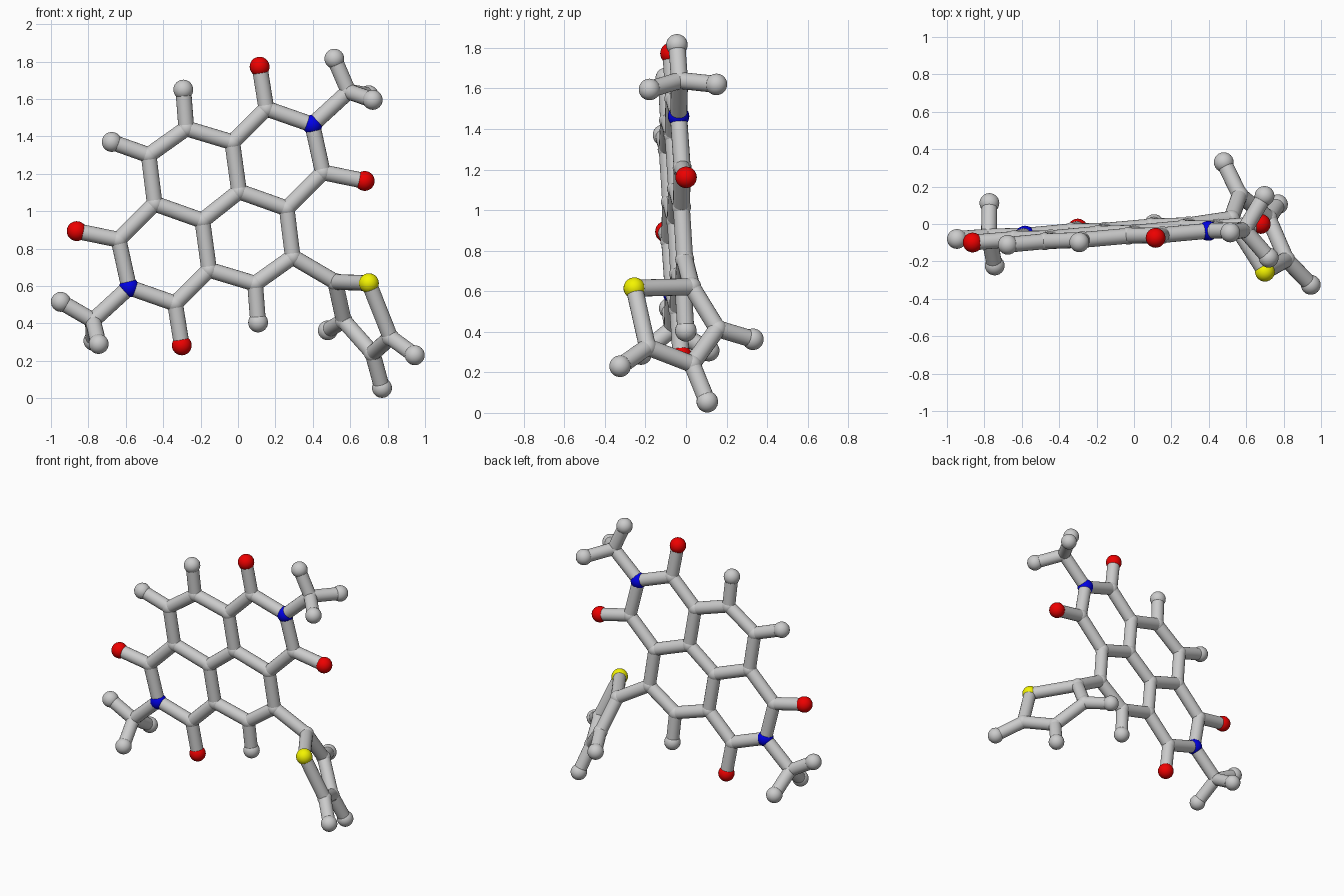
import bpy, bmesh
from mathutils import Vector

if "Cube" in bpy.data.objects:
    bpy.data.objects.remove(bpy.data.objects["Cube"])

ATOM_R, BOND_R = 0.053, 0.042


def on_plane(x, z):
    # the fused ring system lies in one slightly tilted plane
    return Vector((x, 0.013 + 0.074 * x - 0.054 * z, z))


# half of the fused ring core as offsets from its centre of symmetry
CENTRE = (-0.0925, 1.0275)
HALF = {
    "C_mid": (0.098, 0.078), "C_top": (0.062, 0.341), "C_ch": (-0.184, 0.415),
    "C_edge": (-0.385, 0.272), "C_oxo1": (0.244, 0.521), "O_1": (0.208, 0.745),
    "N_1": (0.490, 0.435), "C_methyl": (0.683, 0.612), "C_oxo2": (0.546, 0.180),
    "O_2": (0.770, 0.134), "C_side": (0.353, -0.0125), "H_ch": (-0.200, 0.6225),
}
atoms = {}
for sign, tag in ((1, "a"), (-1, "b")):
    for name, (dx, dz) in HALF.items():
        atoms[name + tag] = on_plane(CENTRE[0] + sign * dx, CENTRE[1] + sign * dz)

bonds = [("C_mida", "C_midb")]
for t, o in ("ab", "ba"):
    bonds += [("C_mid" + t, "C_top" + t), ("C_top" + t, "C_ch" + t),
              ("C_ch" + t, "C_edge" + t), ("C_edge" + t, "C_side" + o),
              ("C_side" + t, "C_mid" + t), ("C_top" + t, "C_oxo1" + t),
              ("C_oxo1" + t, "O_1" + t), ("C_oxo1" + t, "N_1" + t),
              ("N_1" + t, "C_oxo2" + t), ("C_oxo2" + t, "O_2" + t),
              ("C_oxo2" + t, "C_side" + t), ("N_1" + t, "C_methyl" + t),
              ("C_ch" + t, "H_ch" + t)]


def attach(name, parent, pos):
    atoms[name] = Vector(pos)
    bonds.append((parent, name))


# hydrogen on the free ring edge and the two methyl ends
attach("H_edge", "C_edgea", on_plane(-0.675, 1.37))
for i, p in enumerate([(0.515, -0.045, 1.815), (0.72, -0.18, 1.595), (0.698, 0.15, 1.62)]):
    attach(f"H_ma{i}", "C_methyla", p)
for i, p in enumerate([(-0.947, -0.08, 0.515), (-0.745, -0.222, 0.29), (-0.773, 0.112, 0.307)]):
    attach(f"H_mb{i}", "C_methylb", p)

# five-sided sulphur ring hanging off the core
attach("C_s1", "C_edgeb", (0.52, 0.028, 0.622))
attach("C_s2", "C_s1", (0.565, 0.155, 0.415))
attach("C_s3", "C_s2", (0.72, 0.03, 0.24))
attach("C_s4", "C_s3", (0.815, -0.19, 0.325))
attach("S_1", "C_s4", (0.70, -0.255, 0.615))
bonds.append(("S_1", "C_s1"))
attach("H_s2", "C_s2", (0.48, 0.33, 0.363))
attach("H_s3", "C_s3", (0.77, 0.105, 0.055))
attach("H_s4", "C_s4", (0.945, -0.325, 0.23))


def finish(bm, name, color=None):
    mesh = bpy.data.meshes.new(name)
    for f in bm.faces:
        f.smooth = True
    bm.to_mesh(mesh)
    bm.free()
    obj = bpy.data.objects.new(name, mesh)
    bpy.context.collection.objects.link(obj)
    if color:
        mat = bpy.data.materials.new(name + "_colour")
        mat.diffuse_color = color
        mat.use_nodes = True
        mat.node_tree.nodes["Principled BSDF"].inputs["Base Color"].default_value = mat.diffuse_color
        mesh.materials.append(mat)


# atoms, one object per element
for letter, name, color in (("C", "carbon_atoms", None), ("H", "hydrogen_atoms", None),
                            ("O", "oxygen_atoms", (0.85, 0.0, 0.0, 1)),
                            ("N", "nitrogen_atoms", (0.0, 0.0, 0.8, 1)),
                            ("S", "sulphur_atom", (0.9, 0.9, 0.0, 1))):
    bm = bmesh.new()
    radius = 0.047 if letter == "C" else ATOM_R
    for key, p in atoms.items():
        if key[0] == letter:
            ball = bmesh.ops.create_uvsphere(bm, u_segments=24, v_segments=16, radius=radius)
            bmesh.ops.translate(bm, verts=ball["verts"], vec=p)
    finish(bm, name, color)

# bonds, open tubes between atom centres
bm = bmesh.new()
for a, b in bonds:
    p, q = atoms[a], atoms[b]
    tube = bmesh.ops.create_cone(bm, cap_ends=False, segments=20, radius1=BOND_R,
                                 radius2=BOND_R, depth=(q - p).length)
    m = (q - p).to_track_quat("Z", "Y").to_matrix().to_4x4()
    m.translation = (p + q) / 2
    bmesh.ops.transform(bm, matrix=m, verts=tube["verts"])
finish(bm, "bonds")
